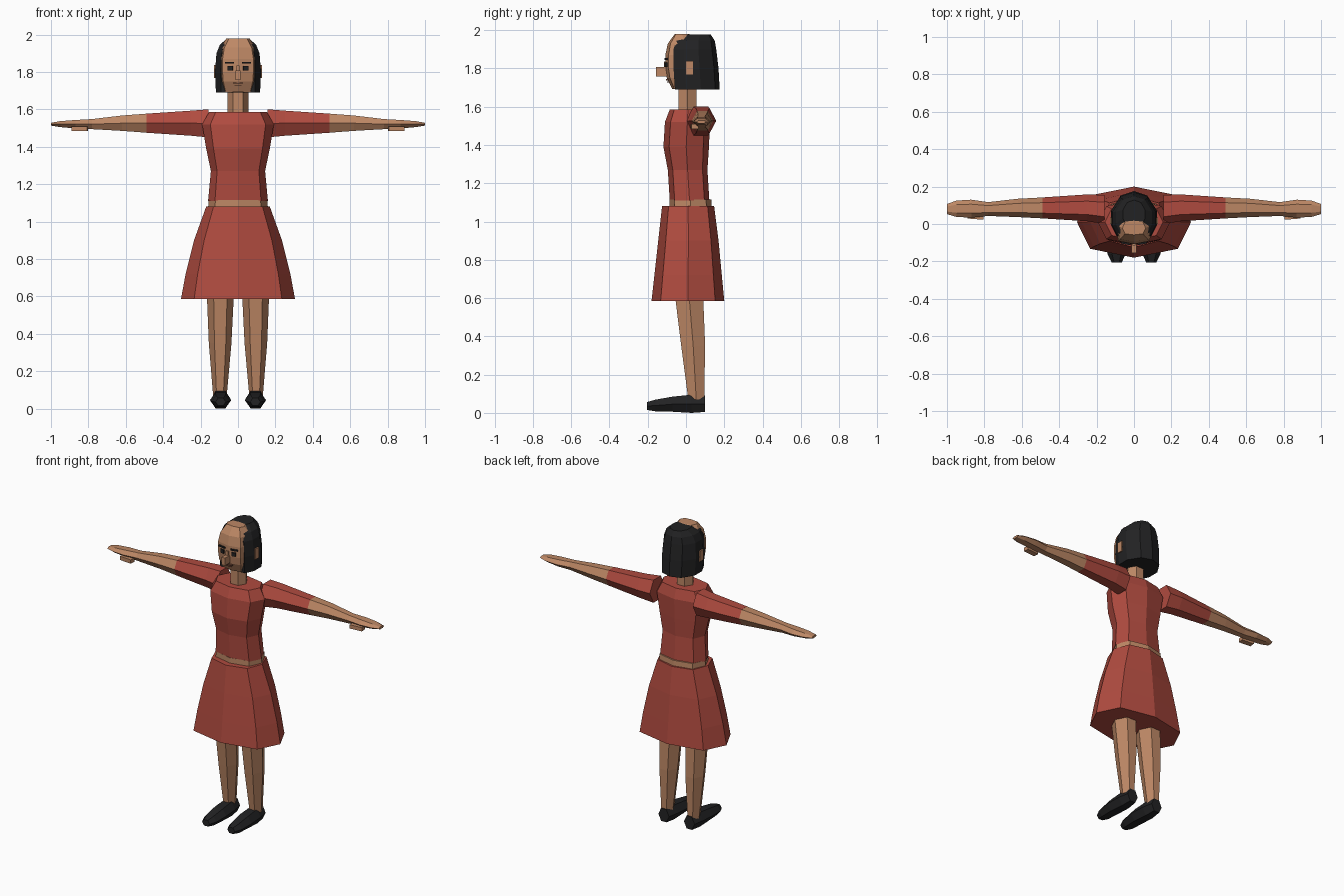
import bpy, bmesh, math
from mathutils import Matrix, Vector

if "Cube" in bpy.data.objects:
    bpy.data.objects.remove(bpy.data.objects["Cube"])


def material(name, rgb):
    m = bpy.data.materials.new(name)
    m.diffuse_color = (*rgb, 1)
    m.use_nodes = True
    m.node_tree.nodes["Principled BSDF"].inputs["Base Color"].default_value = m.diffuse_color
    return m


RED = material("dress red", (0.43, 0.07, 0.05))
SKIN = material("skin", (0.51, 0.245, 0.13))
BLACK = material("soft black", (0.016, 0.016, 0.017))
LIP = material("lip brown", (0.26, 0.10, 0.06))

# Unit cross-sections
OCT = [(0, -1), (.77, -.75), (1, 0), (.77, .75), (0, 1), (-.77, .75), (-1, 0), (-.77, -.75)]
FACE = [(u, v * (1.13 if abs(v) == .75 else 1)) for u, v in OCT]
HEX = [(math.cos(i * math.pi / 3), math.sin(i * math.pi / 3) / .866) for i in range(6)]

# How (u, v, t) maps to world space for each loft axis
AXES = {"z": lambda u, v, t: (u, v, t),
        "x": lambda u, v, t: (t, u, v),
        "y": lambda u, v, t: (u, t, v)}


def finish(name, bm, mat):
    bmesh.ops.recalc_face_normals(bm, faces=bm.faces)
    me = bpy.data.meshes.new(name)
    bm.to_mesh(me)
    bm.free()
    me.materials.append(mat)
    ob = bpy.data.objects.new(name, me)
    bpy.context.collection.objects.link(ob)
    return ob


def skin_rings(name, rings, mat):
    """Join closed rings of points into a capped solid."""
    bm = bmesh.new()
    loops = [[bm.verts.new(p) for p in r] for r in rings]
    n = len(loops[0])
    for a, b in zip(loops, loops[1:]):
        for i in range(n):
            j = (i + 1) % n
            bm.faces.new((a[i], a[j], b[j], b[i]))
    bm.faces.new(loops[0])
    bm.faces.new(loops[-1])
    return finish(name, bm, mat)


def loft(name, section, axis, stations, mat, mirror=1):
    """Each station is (t, u_min, u_max, v_min, v_max)."""
    rings = []
    for t, u0, u1, v0, v1 in stations:
        ring = []
        for u, v in section:
            p = AXES[axis]((u0 + u1) / 2 + u * (u1 - u0) / 2,
                           (v0 + v1) / 2 + v * (v1 - v0) / 2, t)
            ring.append((p[0] * mirror, p[1], p[2]))
        rings.append(ring)
    return skin_rings(name, rings, mat)


def box(name, center, size, mat, turn=0):
    bm = bmesh.new()
    bmesh.ops.create_cube(bm, size=1)
    bmesh.ops.scale(bm, vec=Vector(size), verts=bm.verts)
    bmesh.ops.rotate(bm, matrix=Matrix.Rotation(turn, 3, 'Z'), verts=bm.verts)
    bmesh.ops.translate(bm, vec=Vector(center), verts=bm.verts)
    return finish(name, bm, mat)


# Dress: flared skirt, bare waist band, fitted bodice
loft("skirt", OCT, "z", [
    (.585, -.305, .305, -.18, .20), (.72, -.28, .28, -.165, .187),
    (.90, -.235, .235, -.145, .17), (1.08, -.17, .17, -.125, .147)], RED)
loft("waist_band", OCT, "z", [
    (1.07, -.16, .16, -.087, .135), (1.115, -.157, .157, -.087, .132)], SKIN)
loft("bodice", OCT, "z", [
    (1.11, -.16, .16, -.085, .122), (1.27, -.145, .145, -.095, .112),
    (1.39, -.17, .17, -.118, .12), (1.52, -.192, .192, -.11, .125),
    (1.585, -.155, .155, -.085, .105)], RED)

# Neck and head
loft("neck", HEX, "z", [
    (1.57, -.055, .055, -.04, .055), (1.72, -.055, .055, -.04, .055)], SKIN)
loft("head", FACE, "z", [
    (1.692, -.085, .085, -.072, .09), (1.75, -.103, .103, -.1, .11),
    (1.80, -.107, .107, -.108, .11), (1.87, -.107, .107, -.108, .11),
    (1.93, -.095, .095, -.095, .09), (1.98, -.062, .062, -.058, .015)], SKIN)

# Bobbed hair behind the face; rows are height, width scale, front y, back y
HAIR = [(.76, 0), (1, .25), (1, .58), (.6, .9), (0, 1)]
HAIR += [(-x, y) for x, y in reversed(HAIR[:4])]
rings = []
for z, w, front, back in [(1.69, .118, -.058, .176), (1.80, .123, -.065, .17),
                          (1.90, .115, -.065, .158), (1.945, .097, -.05, .15),
                          (1.978, .06, 0, .128)]:
    rings.append([(x * w, front + y * (back - front), z) for x, y in HAIR])
skin_rings("hair", rings, BLACK)

# Face details on the centre line
box("nose", (0, -.128, 1.782), (.026, .055, .05), SKIN)
box("upper_nose", (0, -.108, 1.815), (.018, .016, .04), SKIN)
box("mouth", (0, -.098, 1.741), (.055, .012, .007), LIP)
box("lower_lip", (0, -.094, 1.729), (.035, .01, .004), LIP)

for s, side in ((1, "right"), (-1, "left")):
    # Eyes, brows and ears
    box(side + "_eye", (s * .041, -.104, 1.82), (.028, .009, .024), BLACK, s * .2)
    box(side + "_brow", (s * .045, -.104, 1.849), (.048, .0095, .009), BLACK, s * .2)
    box(side + "_ear", (s * .117, .018, 1.803), (.022, .036, .07), SKIN)

    # Arm held straight out: sleeve, then bare forearm and hand
    loft(side + "_sleeve", HEX, "x", [
        (.158, 0, .155, 1.45, 1.60), (.25, .015, .158, 1.459, 1.593),
        (.49, .03, .142, 1.475, 1.577)], RED, s)
    loft(side + "_forearm_and_hand", HEX, "x", [
        (.488, .03, .142, 1.475, 1.577), (.62, .037, .135, 1.485, 1.567),
        (.78, .043, .117, 1.494, 1.548), (.87, .034, .13, 1.498, 1.543),
        (.95, .038, .125, 1.505, 1.537), (1.0, .053, .107, 1.513, 1.528)], SKIN, s)
    box(side + "_thumb", (s * .847, .044, 1.496), (.085, .036, .025), SKIN, s * .08)

    # Leg and shoe
    loft(side + "_leg", HEX, "z", [
        (.07, .06, .133, .012, .095), (.35, .035, .156, -.025, .10),
        (.65, .02, .168, -.062, .088)], SKIN, s)
    loft(side + "_shoe", HEX, "y", [
        (.10, .055, .133, .005, .09), (.03, .042, .145, 0, .095),
        (-.07, .036, .15, .006, .085), (-.16, .045, .142, .008, .069),
        (-.205, .065, .12, .016, .056)], BLACK, s)
